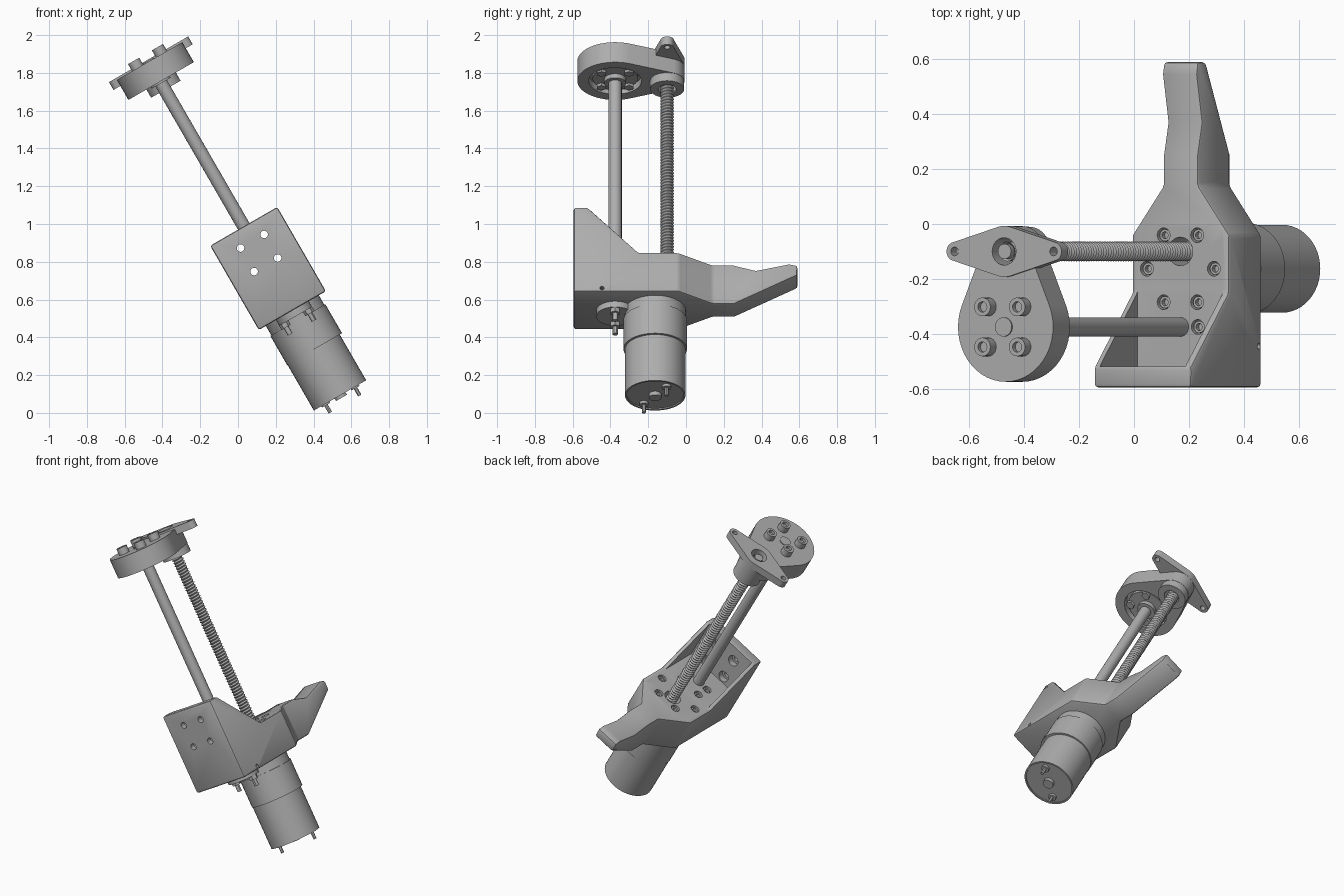
import bpy, bmesh
from math import cos, sin, pi, radians
from mathutils import Matrix, Vector
from mathutils.geometry import convex_hull_2d

if "Cube" in bpy.data.objects:
    bpy.data.objects.remove(bpy.data.objects["Cube"])

TILT = Matrix.Rotation(radians(-30), 4, 'Y')   # whole machine leans over
U = 0.52                                       # shared centre plane
SCREW_Y, ROD_Y, MOTOR_Y = -0.1, -0.375, -0.163
BASE, FLOOR, WALL = 0.325, 0.563, 0.84         # bracket heights along the axis
HEAD_LOW, HEAD_TOP = 1.725, 1.847
parts = []

grey = bpy.data.materials.new("light grey metal")
grey.use_nodes = True
colour = (0.42, 0.42, 0.42, 1)
grey.diffuse_color = colour
grey.node_tree.nodes["Principled BSDF"].inputs["Base Color"].default_value = colour


def add(name, bm):
    bmesh.ops.recalc_face_normals(bm, faces=bm.faces[:])
    mesh = bpy.data.meshes.new(name)
    bm.to_mesh(mesh)
    bm.free()
    mesh.materials.append(grey)
    obj = bpy.data.objects.new(name, mesh)
    bpy.context.collection.objects.link(obj)
    obj.matrix_world = TILT
    parts.append(obj)
    return obj


def circle(x, y, r, n=32):
    return [(x + r * cos(2 * pi * i / n), y + r * sin(2 * pi * i / n)) for i in range(n)]


def hull(*circles):
    pts = [Vector(p) for c in circles for p in circle(*c, 48)]
    return [tuple(pts[i]) for i in convex_hull_2d(pts)]


def prism(name, pts, low, high, axis='Z', socket=0):
    """Extrude an outline along an axis; socket sinks a drive hole in the end."""
    place = {'Z': lambda a, b, h: (a, b, h),
             'Y': lambda a, b, h: (a, h, b),
             'X': lambda a, b, h: (h, a, b)}[axis]
    bm = bmesh.new()
    lo = [bm.verts.new(place(a, b, low)) for a, b in pts]
    hi = [bm.verts.new(place(a, b, high)) for a, b in pts]
    bm.faces.new(lo)
    top = bm.faces.new(hi)
    for i in range(len(pts)):
        j = (i + 1) % len(pts)
        bm.faces.new((lo[i], lo[j], hi[j], hi[i]))
    if socket:
        bm.normal_update()
        bmesh.ops.inset_region(bm, faces=[top], thickness=socket)
        hole = bmesh.ops.extrude_discrete_faces(bm, faces=[top])["faces"][0]
        bmesh.ops.translate(bm, verts=hole.verts[:], vec=(0, 0, -0.02))
    return add(name, bm)


def cyl(name, x, y, r, low, high, n=32, axis='Z', socket=0):
    return prism(name, circle(x, y, r, n), low, high, axis, socket)


def bake(obj):
    old = obj.data
    bpy.context.view_layer.update()
    ev = obj.evaluated_get(bpy.context.evaluated_depsgraph_get())
    obj.data = bpy.data.meshes.new_from_object(ev)
    obj.modifiers.clear()
    bpy.data.meshes.remove(old)


def combine(obj, cutters, operation='DIFFERENCE'):
    for cutter in cutters:
        mod = obj.modifiers.new("cut", 'BOOLEAN')
        mod.operation, mod.solver, mod.object = operation, 'EXACT', cutter
        bake(obj)
        parts.remove(cutter)
        bpy.data.objects.remove(cutter)


def square(x, y, d):
    return [(x + a * d, y + b * d) for a in (-1, 1) for b in (-1, 1)]


# Bracket: plan outline crossed with side profile
half = [(0.205, -0.595), (0.205, -0.04), (0.074, 0.14), (0.074, 0.595)]
plan = [(U + a, y) for a, y in half] + [(U - a, y) for a, y in reversed(half)]
side = [(-0.6, BASE), (0.255, BASE), (0.59, 0.5), (0.59, 0.56), (0.545, 0.57),
        (0.37, 0.53), (0.25, FLOOR), (-0.25, FLOOR), (-0.52, WALL), (-0.6, WALL)]
bracket = prism("mount_bracket", plan, 0.2, 1)
combine(bracket, [prism("profile_cutter", side, 0, 1, 'X')], 'INTERSECT')
bevel = bracket.modifiers.new("edges", 'BEVEL')
bevel.width, bevel.segments, bevel.limit_method = 0.012, 2, 'ANGLE'
bake(bracket)
pocket = [(U - 0.18, -0.52), (U + 0.18, -0.52), (U + 0.18, 0), (U - 0.18, 0)]
cuts = [prism("pocket_cutter", pocket, FLOOR, 1),
        cyl("screw_bore", U, SCREW_Y, 0.052, 0.45, 1),
        cyl("pin_hole", -0.445, 0.345, 0.011, 0.68, 0.8, 12, 'X')]
ring = circle(U, MOTOR_Y, 0.141, 6)
rod_bolts = [(U - 0.073, ROD_Y), (U + 0.073, ROD_Y)]
for x, y in ring + rod_bolts:
    cuts.append(cyl("counterbore", x, y, 0.027, 0.52, 0.7, 20))
for x, z in square(U, 0.677, 0.072):
    cuts.append(cyl("wall_hole", x, z, 0.02, -0.7, -0.5, 20, 'Y'))
    cuts.append(cyl("wall_counterbore", x, z, 0.035, -0.56, -0.5, 20, 'Y'))
combine(bracket, cuts)

# Bolts in the bracket floor
for x, y in ring + rod_bolts:
    cyl("floor_bolt", x, y, 0.022, 0.51, 0.553, 16, socket=0.009)

# Motor, stacked from flange to terminals
cyl("gearbox_flange", U, MOTOR_Y, 0.162, 0.265, BASE + 0.005, 48)
cyl("gearbox", U, MOTOR_Y, 0.168, 0.09, 0.267, 48)
can = cyl("motor_can", U - 0.006, MOTOR_Y, 0.16, -0.19, 0.092, 48)
combine(can, [cyl("end_recess", U - 0.006, MOTOR_Y, 0.15, -0.3, -0.183, 48)])
cyl("motor_rear_hub", U - 0.006, MOTOR_Y, 0.033, -0.205, -0.18)
for s in (-1, 1):
    x, y = U - 0.006 + s * 0.09, MOTOR_Y + s * 0.06
    cyl("terminal_collar", x, y, 0.024, -0.198, -0.18, 20)
    cyl("motor_terminal", x, y, 0.01, -0.243, -0.18, 12)

# Lower rod flange with its two through bolts
cyl("rod_lower_flange", U, ROD_Y, 0.1, 0.29, BASE + 0.002, 40)
for x, y in rod_bolts:
    cyl("flange_nut", x, y, 0.028, 0.265, 0.292, 6)
    cyl("flange_bolt_shank", x, y, 0.014, 0.222, 0.3, 12)

# Guide rod
cyl("guide_rod", U, ROD_Y, 0.035, 0.3, HEAD_TOP + 0.006)

# Lead screw: one helical thread between a crest and a root line
bm = bmesh.new()
seg, pitch, low, high = 20, 0.018, 0.46, 1.835
crest, root = [], []
for k in range(int((high - low) / pitch * seg)):
    a, z = 2 * pi * k / seg, low + pitch * k / seg
    for line, r, dz in ((crest, 0.036, 0), (root, 0.028, pitch / 2)):
        line.append(bm.verts.new((U + r * cos(a), SCREW_Y + r * sin(a), z + dz)))
for k in range(len(crest) - seg - 1):
    bm.faces.new((crest[k], crest[k + 1], root[k + 1], root[k]))
    bm.faces.new((root[k], root[k + 1], crest[k + seg + 1], crest[k + seg]))
add("lead_screw", bm)
cyl("lead_screw_core", U, SCREW_Y, 0.0275, 0.44, high + 0.01)

# Carriage head: teardrop plate with a recess below and a bore for the nut
H = U + 0.006
head = prism("head_plate", hull((H, ROD_Y, 0.2), (H, SCREW_Y, 0.092)), HEAD_LOW, HEAD_TOP)
combine(head, [cyl("recess_cutter", H, ROD_Y, 0.14, 1.6, HEAD_LOW + 0.04, 40),
               cyl("nut_bore", H, SCREW_Y, 0.05, 1.6, 2)])
cyl("rod_upper_flange", H, ROD_Y, 0.12, HEAD_LOW + 0.015, HEAD_LOW + 0.045, 40)
cyl("rod_collar", U, ROD_Y, 0.058, HEAD_LOW - 0.01, HEAD_LOW + 0.03)
for x, y in square(H, ROD_Y, 0.073):
    cyl("head_bolt", x, y, 0.034, HEAD_TOP - 0.005, HEAD_TOP + 0.043, 20, socket=0.015)
    cyl("head_bolt_nut", x, y, 0.027, HEAD_LOW, HEAD_LOW + 0.02, 6)

# Nut: boss below the head and a two-eared flange on top
boss = cyl("nut_boss", H, SCREW_Y, 0.09, 1.675, HEAD_LOW + 0.002, 40)
combine(boss, [cyl("boss_bore", H, SCREW_Y, 0.048, 1.6, 2)])
ears = [(H + s * 0.208, SCREW_Y, 0.034) for s in (-1, 1)]
flange = prism("nut_flange", hull((H, SCREW_Y, 0.093), *ears), 1.81, 1.858)
combine(flange, [cyl("flange_bore", H, SCREW_Y, 0.05, 1.7, 2)]
        + [cyl("ear_hole", x, y, 0.016, 1.7, 2, 16) for x, y, r in ears])

# Smooth the round parts, keep the edges crisp
bpy.ops.object.select_all(action='DESELECT')
for obj in parts:
    obj.select_set(True)
bpy.context.view_layer.objects.active = bracket
bpy.ops.object.shade_smooth_by_angle(angle=radians(30))
